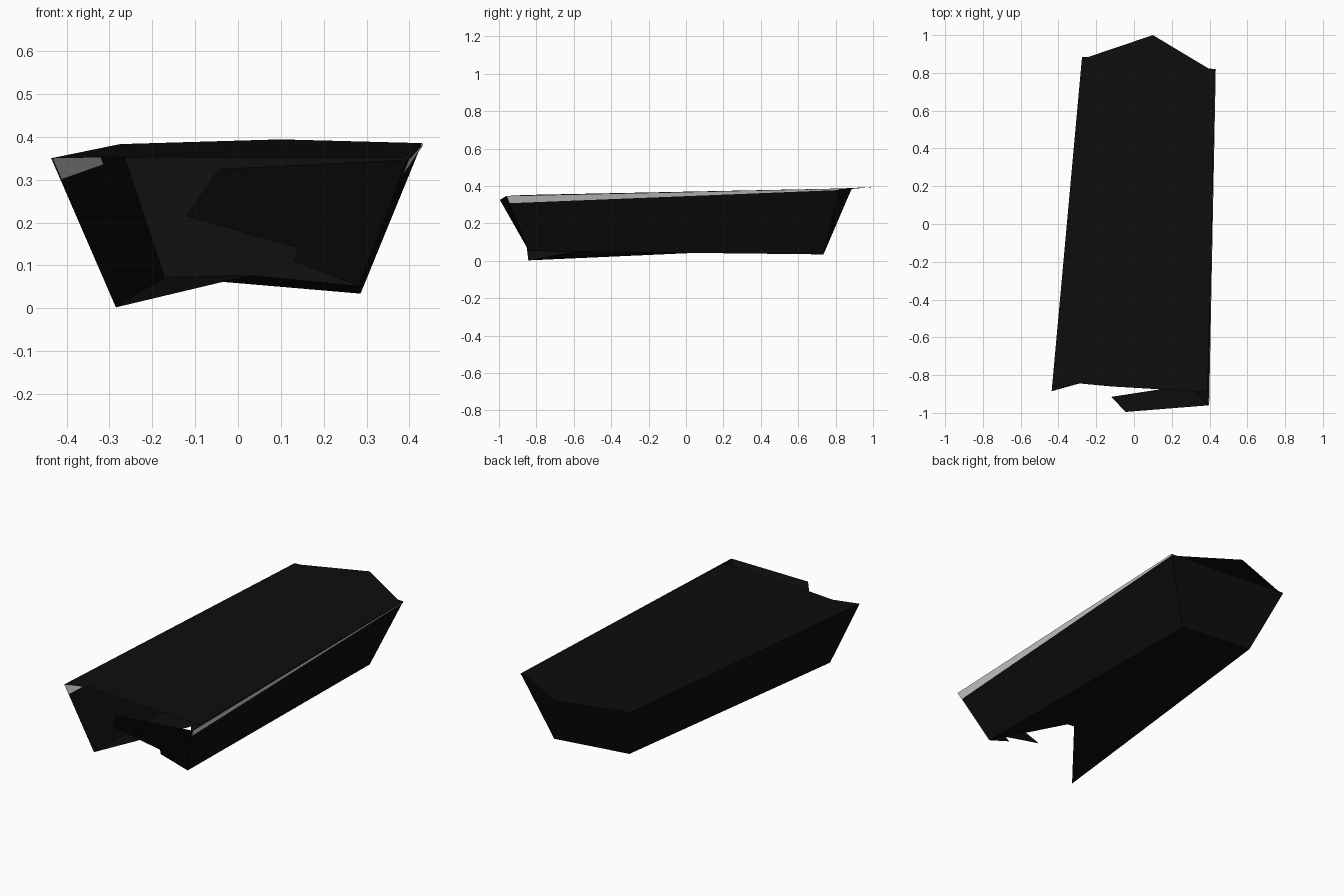
import bpy
from mathutils import Vector

if "Cube" in bpy.data.objects:
    bpy.data.objects.remove(bpy.data.objects["Cube"])


def material(name, value):
    m = bpy.data.materials.new(name)
    m.diffuse_color = (value, value, value, 1)
    m.use_nodes = True
    m.node_tree.nodes["Principled BSDF"].inputs["Base Color"].default_value = m.diffuse_color
    return m


black = material("near black", 0.004)
grey = material("light grey", 0.65)


def sheet(name, points, faces=None, mat=black):
    """Thin flat panel made from a few outline points."""
    me = bpy.data.meshes.new(name)
    me.from_pydata([tuple(p) for p in points], [], faces or [tuple(range(len(points)))])
    me.materials.append(mat)
    ob = bpy.data.objects.new(name, me)
    bpy.context.collection.objects.link(ob)
    return ob


# Shared corners of the flared trough
top_fl, top_fr = Vector((-0.436, -0.885, 0.350)), Vector((0.395, -0.960, 0.347))
top_bl, top_br = Vector((-0.275, 0.885, 0.383)), Vector((0.430, 0.820, 0.386))
low_fl, low_fr = Vector((-0.285, -0.843, 0.002)), Vector((0.282, -0.840, 0.052))
low_bl, low_br = Vector((-0.171, 0.735, 0.073)), Vector((0.286, 0.735, 0.034))

# Lid with pointed rear overhang and notched front edge
sheet("lid", [top_fl, (-0.3, -0.843, 0.352), (-0.12, -0.86, 0.352), (0.39, -0.89, 0.35),
              top_br, (0.40, 0.82, 0.386), (0.1, 1.0, 0.394), (-0.24, 0.885, 0.384), top_bl])

# Side and rear walls
sheet("left_wall", [top_fl, top_bl, low_bl, low_fl])
sheet("right_wall", [top_fr, low_fr, low_br, top_br])
sheet("back_wall", [top_bl, top_br, low_br, low_bl])

# Floor with a broken front edge
sheet("floor", [low_fl, (0.03, -0.45, 0.077), low_fr, low_br, low_bl],
      [(0, 1, 4), (1, 3, 4), (1, 2, 3)])

# Broken front wall
sheet("front_wall", [top_fr, (-0.045, -0.995, 0.325), (-0.12, -0.915, 0.215),
                     (0.14, -0.875, 0.14), (0.13, -0.86, 0.11), low_fr])


# Pale strips below the upper edges of both long walls
def strip(name, top_a, top_b, low_a, low_b, drop_a, drop_b, shift):
    pts = [top_a, top_b, top_b.lerp(low_b, drop_b), top_a.lerp(low_a, drop_a)]
    sheet(name, [p + Vector((shift, 0, -0.001)) for p in pts], mat=grey)


strip("right_edge_strip", top_fr, top_br, low_fr, low_br, 0.13, 0.02, 0.003)
mid_top, mid_low = top_fl.lerp(top_bl, 0.66), low_fl.lerp(low_bl, 0.66)
strip("left_inner_strip", top_fl, mid_top, low_fl, mid_low, 0.14, 0.11, 0.003)
